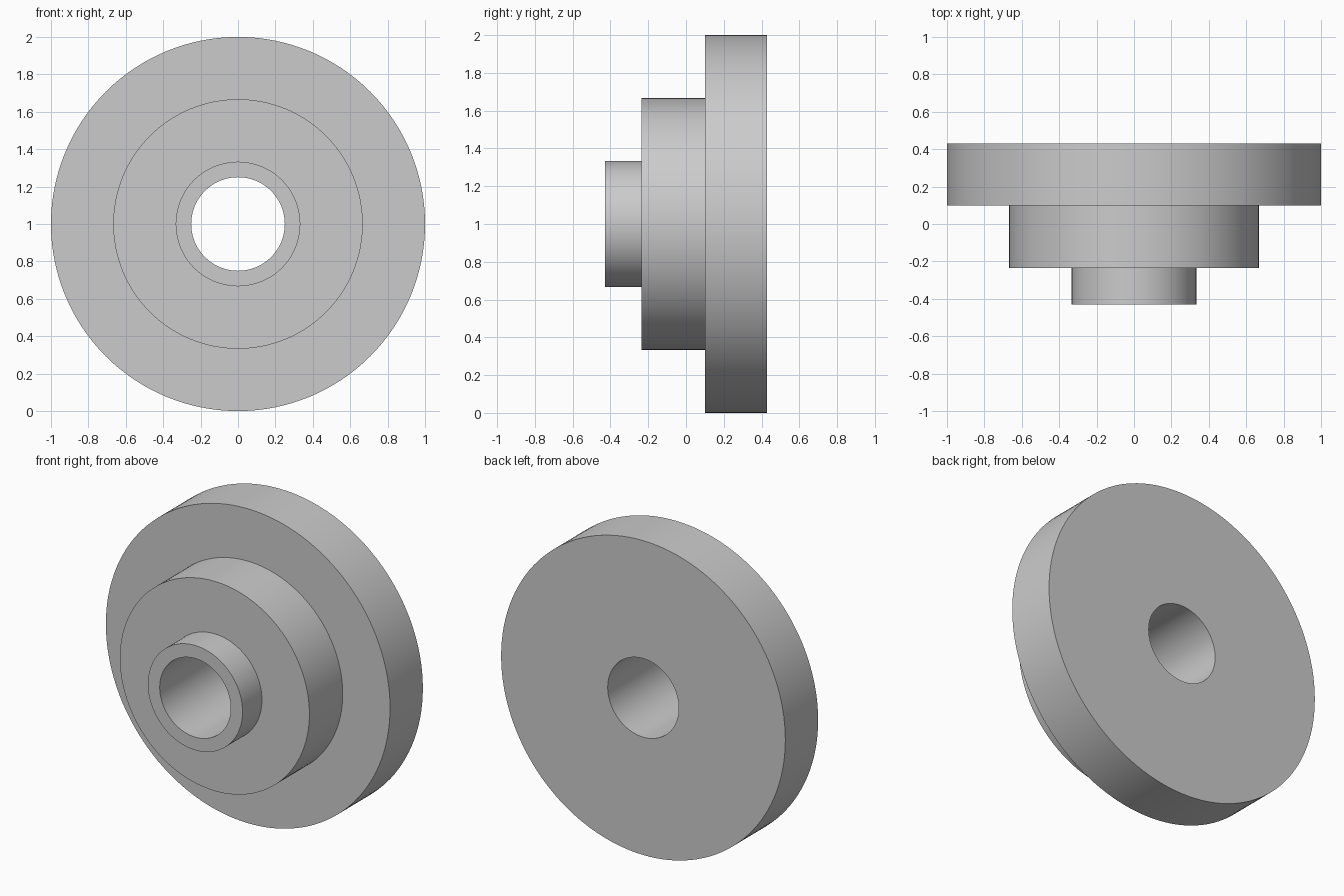
import bpy, bmesh, math
from mathutils import Matrix, Vector

cube = bpy.data.objects.get("Cube")
if cube:
    bpy.data.objects.remove(cube, do_unlink=True)

SEGMENTS = 128

# Plain grey metal
grey = bpy.data.materials.new("light_grey")
grey.use_nodes = True
colour = (0.6, 0.6, 0.6, 1)
grey.diffuse_color = colour
grey.node_tree.nodes["Principled BSDF"].inputs["Base Color"].default_value = colour

# Stepped half-section (radius, y), closed around the bore
profile = [(0.25, 0.43), (1.0, 0.43), (1.0, 0.1), (0.667, 0.1),
           (0.667, -0.235), (0.333, -0.235), (0.333, -0.43), (0.25, -0.43)]

# Turn the section about the y axis
bm = bmesh.new()
verts = [bm.verts.new((r, y, 0)) for r, y in profile]
edges = [bm.edges.new((v, verts[(i + 1) % len(verts)])) for i, v in enumerate(verts)]
bmesh.ops.spin(bm, geom=verts + edges, cent=(0, 0, 0), axis=(0, 1, 0),
               angle=math.tau, steps=SEGMENTS, use_merge=True)
bmesh.ops.remove_doubles(bm, verts=bm.verts, dist=0.0001)
bmesh.ops.recalc_face_normals(bm, faces=bm.faces)
mesh = bpy.data.meshes.new("stepped_flange")
bm.to_mesh(mesh)
bm.free()
mesh.materials.append(grey)

# Stand the flange on the ground and smooth its round walls
flange = bpy.data.objects.new("stepped_flange", mesh)
flange.location.z = 1
bpy.context.collection.objects.link(flange)
bpy.context.view_layer.objects.active = flange
flange.select_set(True)
bpy.ops.object.shade_smooth_by_angle(angle=math.radians(30))
